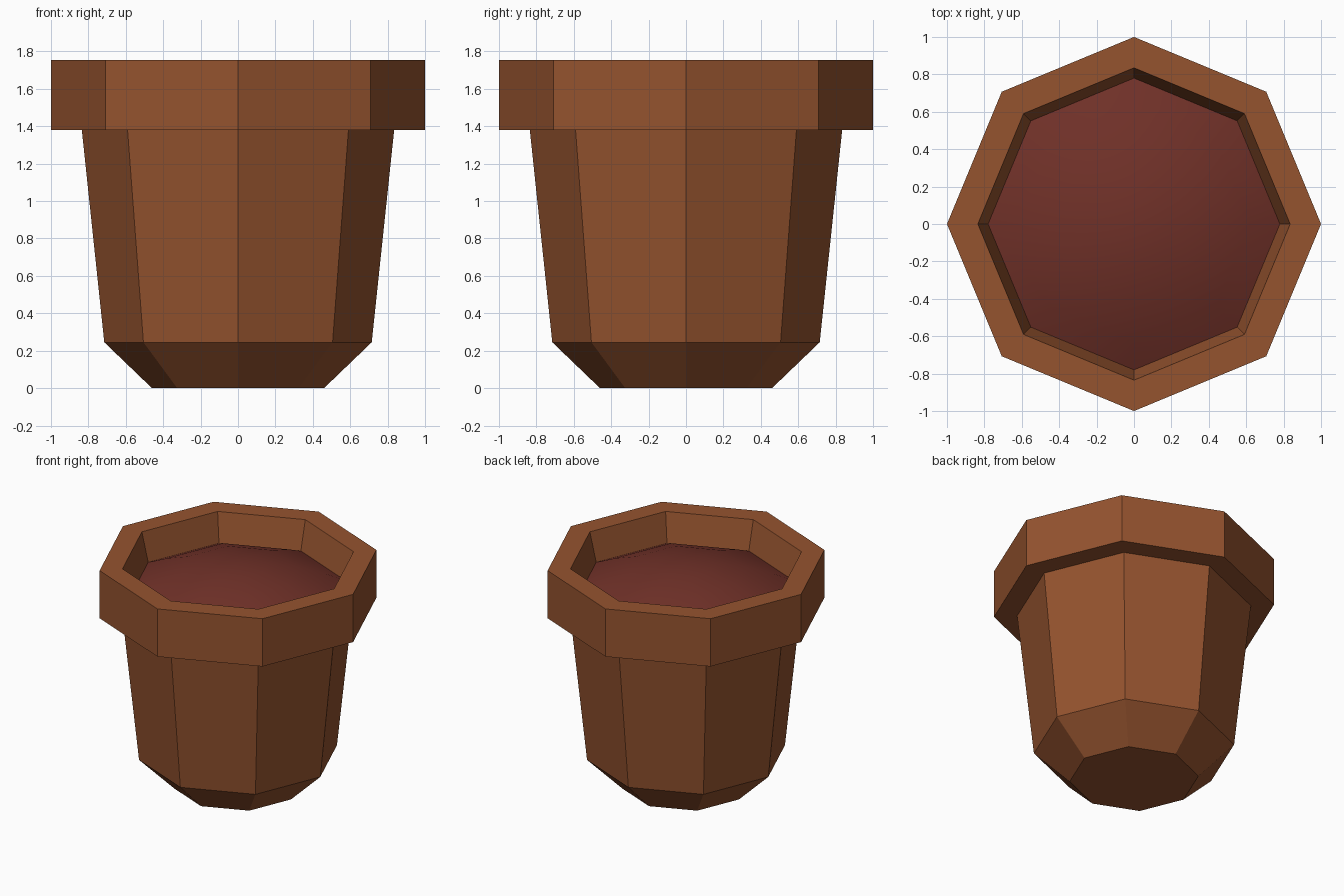
import bpy, bmesh, math

if "Cube" in bpy.data.objects:
    bpy.data.objects.remove(bpy.data.objects["Cube"])

SIDES = 8


def material(name, rgb):
    m = bpy.data.materials.new(name)
    m.diffuse_color = (*rgb, 1.0)
    m.use_nodes = True
    m.node_tree.nodes["Principled BSDF"].inputs["Base Color"].default_value = m.diffuse_color
    return m


def lathe(name, profile, mat, cap_first=False, tip=None, smooth=False):
    """Eight-sided turned shape from (radius, height) points, listed bottom/outside first."""
    bm = bmesh.new()
    rings = []
    for r, z in profile:
        rings.append([bm.verts.new((r * math.cos(2 * math.pi * i / SIDES),
                                    r * math.sin(2 * math.pi * i / SIDES), z))
                      for i in range(SIDES)])
    for a, b in zip(rings, rings[1:]):
        for i in range(SIDES):
            j = (i + 1) % SIDES
            bm.faces.new((a[i], a[j], b[j], b[i]))
    if cap_first:
        bm.faces.new(rings[0][::-1])
    if tip is not None:
        top = bm.verts.new((0, 0, tip))
        for i in range(SIDES):
            bm.faces.new((rings[-1][i], rings[-1][(i + 1) % SIDES], top))
    for f in bm.faces:
        f.smooth = smooth
    me = bpy.data.meshes.new(name)
    bm.to_mesh(me)
    bm.free()
    me.materials.append(mat)
    ob = bpy.data.objects.new(name, me)
    bpy.context.collection.objects.link(ob)
    return ob


terracotta = material("terracotta", (0.30, 0.087, 0.028))
earth = material("red brown earth", (0.16, 0.030, 0.021))

# Pot: chamfered foot, flared body, overhanging rim and inner wall
lathe("pot", [(0.46, 0.0), (0.715, 0.245), (0.835, 1.38), (1.0, 1.38),
              (1.0, 1.755), (0.835, 1.755), (0.78, 1.53)],
      terracotta, cap_first=True)

# Soil: low smooth mound meeting the inner wall
EDGE_R, EDGE_Z, RISE = 0.78, 1.53, 0.20
mound = [(EDGE_R * t, EDGE_Z + RISE * (1 - t * t)) for t in (1.0, 0.8, 0.55, 0.28)]
lathe("soil", mound, earth, tip=EDGE_Z + RISE, smooth=True)
